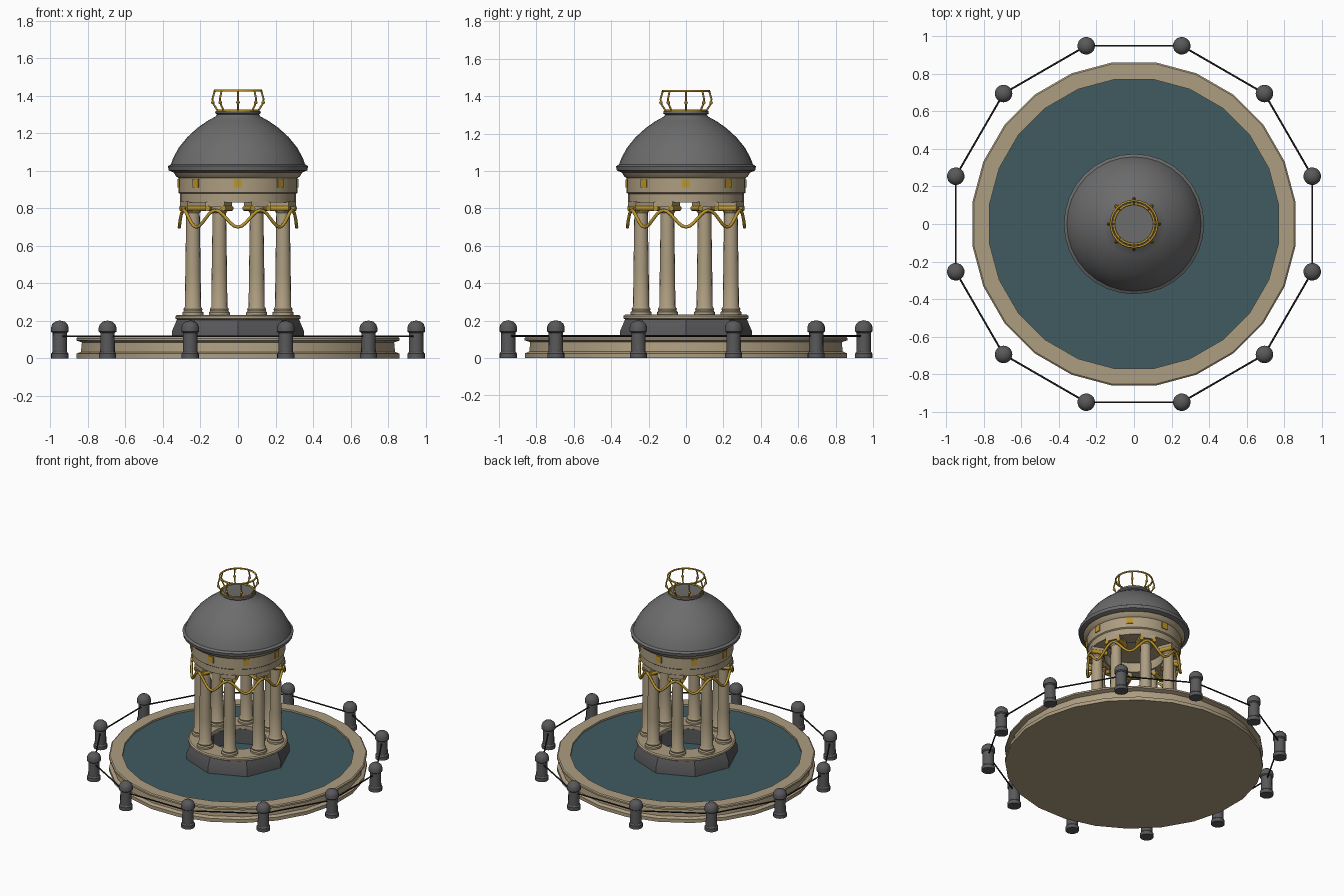
import bpy, bmesh, math
from mathutils import Matrix, Vector

cube = bpy.data.objects.get("Cube")
if cube:
    bpy.data.objects.remove(cube)


def material(name, r, g, b):
    m = bpy.data.materials.new(name)
    m.use_nodes = True
    m.diffuse_color = (r, g, b, 1)
    m.node_tree.nodes["Principled BSDF"].inputs["Base Color"].default_value = (r, g, b, 1)
    return m


STONE = material("warm_stone", 0.42, 0.34, 0.22)
WATER = material("pool_water", 0.05, 0.105, 0.12)
ROOF = material("roof_grey", 0.15, 0.15, 0.15)
IRON = material("dark_grey", 0.1, 0.1, 0.105)
GOLD = material("gold", 0.5, 0.3, 0.025)
BLACK = material("chain_black", 0.012, 0.012, 0.012)


def finish(name, bm, mat):
    bmesh.ops.remove_doubles(bm, verts=bm.verts, dist=0.0001)
    bmesh.ops.recalc_face_normals(bm, faces=bm.faces)
    for f in bm.faces:
        f.smooth = True
    for e in bm.edges:
        if len(e.link_faces) == 2 and e.calc_face_angle(0) > math.radians(32):
            e.smooth = False
    me = bpy.data.meshes.new(name)
    bm.to_mesh(me)
    bm.free()
    me.materials.append(mat)
    ob = bpy.data.objects.new(name, me)
    bpy.context.collection.objects.link(ob)
    return ob


def lathe(name, profile, sides, mat, turn=0.0, closed=False):
    """Spin (radius, height) points around z; closed joins the last point to the first."""
    bm = bmesh.new()
    start = Matrix.Rotation(turn, 3, 'Z')
    vs = [bm.verts.new(start @ Vector((r, 0, z))) for r, z in profile]
    pairs = list(zip(vs, vs[1:])) + ([(vs[-1], vs[0])] if closed else [])
    edges = [bm.edges.new(p) for p in pairs]
    bmesh.ops.spin(bm, geom=vs + edges, cent=(0, 0, 0), axis=(0, 0, 1),
                   angle=math.tau, steps=sides, use_duplicate=False)
    return finish(name, bm, mat)


def tube(name, points, radius, mat, cyclic=False):
    cu = bpy.data.curves.new(name, 'CURVE')
    cu.dimensions = '3D'
    cu.bevel_depth = radius
    cu.bevel_resolution = 2
    cu.use_fill_caps = True
    sp = cu.splines.new('POLY')
    sp.points.add(len(points) - 1)
    for p, co in zip(sp.points, points):
        p.co = (*co, 1)
    sp.use_cyclic_u = cyclic
    cu.materials.append(mat)
    ob = bpy.data.objects.new(name, cu)
    bpy.context.collection.objects.link(ob)
    return ob


def box(name, size, place, mat):
    bm = bmesh.new()
    bmesh.ops.create_cube(bm, size=1, matrix=Matrix.Translation(place) @ Matrix.Diagonal((*size, 1)))
    return finish(name, bm, mat)


def polar(r, a, z):
    return Vector((r * math.cos(a), r * math.sin(a), z))


def repeat(obs, count, offset=0.0):
    """Copy parts modelled at angle zero around the centre."""
    for ob in obs:
        for i in range(count):
            c = ob if i == 0 else ob.copy()
            if i:
                bpy.context.collection.objects.link(c)
            a = offset + i * math.tau / count
            c.location = Matrix.Rotation(a, 3, 'Z') @ base_location(ob, i)
            c.rotation_euler.z = a


def base_location(ob, i):
    if i == 0:
        ob["spot"] = list(ob.location)
    return Vector(ob["spot"])


# Pool basin and water
half = math.pi / 24
lathe("pool_basin", [(0, 0), (0.868, 0), (0.868, 0.025), (0.845, 0.035), (0.84, 0.085),
                     (0.87, 0.095), (0.87, 0.107), (0.862, 0.113), (0.778, 0.113),
                     (0.778, 0.06), (0, 0.06)], 24, STONE, half)
lathe("water", [(0, 0.1), (0.78, 0.1)], 24, WATER, half)

# Bollards and chains
bollard = lathe("bollard", [(0, 0), (0.046, 0), (0.046, 0.025), (0.039, 0.035), (0.038, 0.135),
                            (0.047, 0.142), (0.047, 0.165), (0.041, 0.182), (0.026, 0.196),
                            (0, 0.202)], 16, IRON)
bollard.location.x = 0.984
repeat([bollard], 12, math.radians(15))
chain = tube("chain", [polar(0.984, -math.pi / 12, 0.118), polar(0.984, math.pi / 12, 0.118)],
             0.005, BLACK)
repeat([chain], 12)

# Pavilion plinth
lathe("plinth", [(0.352, 0.07), (0.352, 0.145), (0.325, 0.208), (0.2, 0.208), (0.2, 0.07)],
      8, IRON, 0, True)
lathe("plinth_slab", [(0.325, 0.205), (0.337, 0.212), (0.337, 0.225), (0.328, 0.232),
                      (0.19, 0.232), (0.19, 0.205)], 24, STONE, half, True)

# Columns with scrolled capitals
column = lathe("column", [(0, 0.23), (0.056, 0.23), (0.056, 0.245), (0.048, 0.252), (0.051, 0.262),
                          (0.043, 0.275), (0.041, 0.45), (0.036, 0.775), (0.043, 0.785),
                          (0.043, 0.815), (0, 0.815)], 16, STONE)
column.location.x = 0.26
abacus = box("abacus", (0.105, 0.105, 0.03), (0.26, 0, 0.822), STONE)
scrolls = [tube("capital_scroll", [(0.205, s * 0.045, 0.8), (0.315, s * 0.045, 0.8)], 0.015, GOLD)
           for s in (-1, 1)]
repeat([column, abacus] + scrolls, 8, math.pi / 8)

# Garlands between the columns
swag = []
for i in range(13):
    t = i / 6 - 1
    swag.append(polar(0.313, t * math.pi / 8, 0.7 + 0.045 * (1 - math.cos(t * math.pi))))
repeat([tube("garland", swag, 0.009, GOLD)], 8)

# Entablature, ceiling and frieze plates
lathe("entablature", [(0.2, 0.832), (0.31, 0.832), (0.31, 0.878), (0.318, 0.884), (0.318, 0.962),
                      (0.33, 0.97), (0.345, 0.995), (0.2, 0.995)], 32, STONE, 0, True)
lathe("ceiling", [(0, 0.9), (0.21, 0.9)], 32, STONE)
repeat([box("frieze_plate", (0.009, 0.045, 0.045), (0.318, 0, 0.933), GOLD)], 8)

# Dome with eave and neck
lathe("dome", [(0, 0.99), (0.34, 0.99), (0.37, 1.003), (0.374, 1.025), (0.358, 1.035), (0.345, 1.07),
               (0.315, 1.125), (0.27, 1.18), (0.215, 1.23), (0.165, 1.265), (0.118, 1.291),
               (0.112, 1.3), (0.122, 1.308), (0.12, 1.32), (0, 1.32)], 32, ROOF)

# Open crown on top
for name, r, z in (("crown_lower_ring", 0.108, 1.322), ("crown_upper_ring", 0.124, 1.428)):
    tube(name, [polar(r, i * math.tau / 24, z) for i in range(24)], 0.006, GOLD, True)
bar = tube("crown_bar", [(0.108, 0, 1.32), (0.134, 0, 1.362), (0.136, 0, 1.385), (0.124, 0, 1.428)],
           0.005, GOLD)
bm = bmesh.new()
bmesh.ops.create_uvsphere(bm, u_segments=10, v_segments=6, radius=0.01,
                          matrix=Matrix.Translation((0.134, 0, 1.365)))
repeat([bar, finish("crown_bead", bm, GOLD)], 8)
